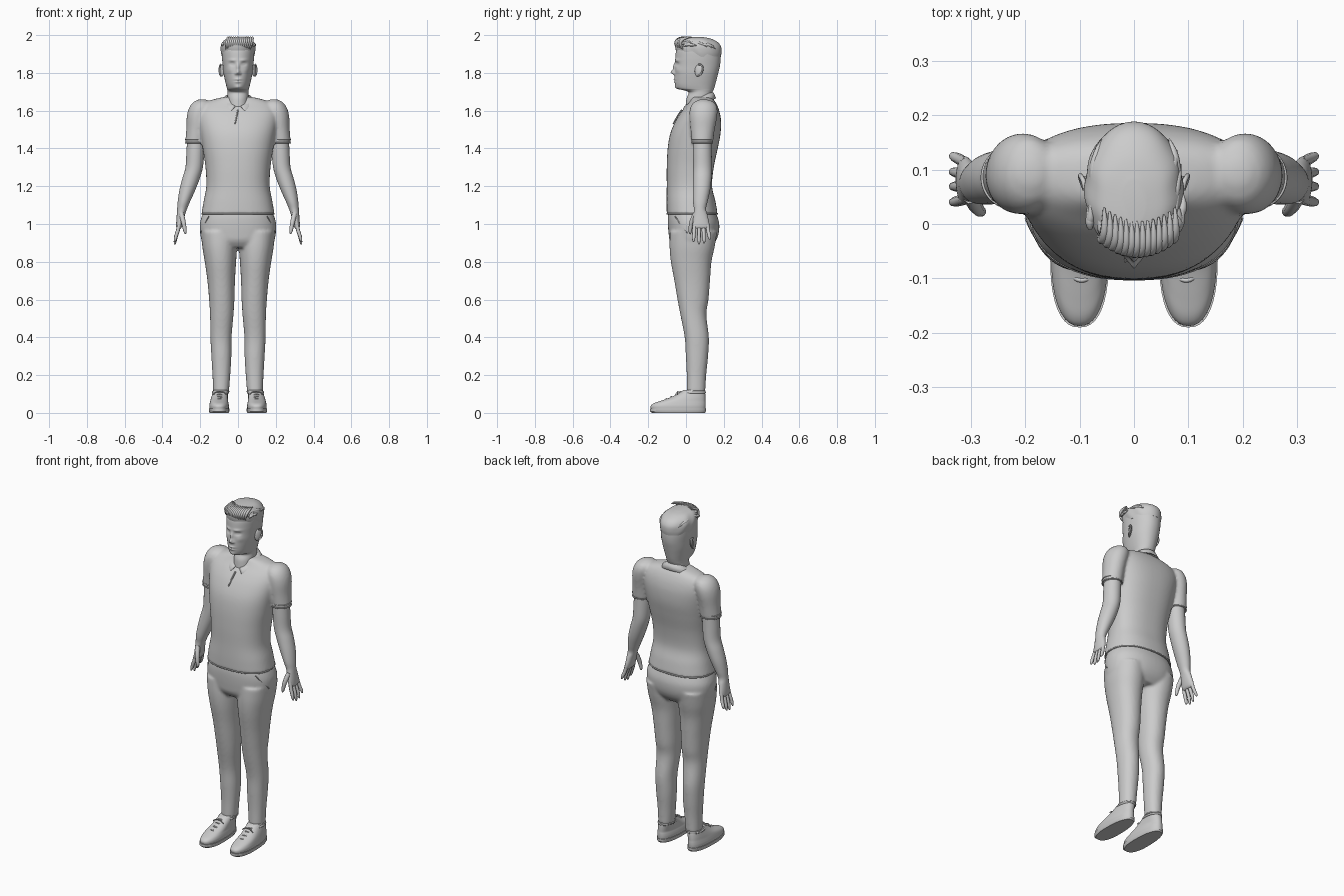
import bpy, bmesh, math, random
from mathutils import Vector
random.seed(4)


def catmull(rows, sub):
    out = []
    for i in range(len(rows) - 1):
        a, b, c, d = rows[max(i - 1, 0)], rows[i], rows[i + 1], rows[min(i + 2, len(rows) - 1)]
        for k in range(sub):
            t = k / sub
            out.append([.5 * (2 * q + (r - p) * t + (2 * p - 5 * q + 4 * r - s) * t * t
                              + (3 * q - p - 3 * r + s) * t ** 3) for p, q, r, s in zip(a, b, c, d)])
    return out + [list(rows[-1])]


def loft(bm, rows, side=1, n=40, sub=5, p=2.0):
    """Stack rounded rings; row = z, centre x, half width, front y, widest y, back y."""
    def s(v):
        return math.copysign(abs(v) ** (2 / p), v)
    rings = []
    for z, cx, hw, yf, ym, yb in catmull(rows, sub):
        ring = []
        for i in range(n):
            a = 2 * math.pi * i / n
            sy = s(math.sin(a))
            y = ym + sy * ((yb - ym) if sy > 0 else (ym - yf))
            ring.append(bm.verts.new((side * (cx + hw * s(math.cos(a))), y, z)))
        rings.append(ring)
    for r, q in zip(rings, rings[1:]):
        for i in range(n):
            j = (i + 1) % n
            bm.faces.new((r[i], r[j], q[j], q[i]))
    bm.faces.new(rings[0])
    bm.faces.new(rings[-1])


def finish(name, bm, voxel=0, angle=50):
    bmesh.ops.recalc_face_normals(bm, faces=bm.faces)
    me = bpy.data.meshes.new(name)
    bm.to_mesh(me)
    bm.free()
    ob = bpy.data.objects.new(name, me)
    bpy.context.collection.objects.link(ob)
    bpy.ops.object.select_all(action='DESELECT')
    ob.select_set(True)
    bpy.context.view_layer.objects.active = ob
    bpy.ops.object.shade_smooth_by_angle(angle=math.radians(angle))
    if voxel:
        m = ob.modifiers.new("fuse", 'REMESH')
        m.mode, m.voxel_size, m.use_smooth_shade = 'VOXEL', voxel, True
        m = ob.modifiers.new("soften", 'SMOOTH')
        m.factor, m.iterations = .5, 5
    return ob


def tubes(name, paths, closed=False):
    """Tapered round strands; each path is a list of x, y, z, radius."""
    cu = bpy.data.curves.new(name, 'CURVE')
    cu.dimensions, cu.bevel_depth, cu.bevel_resolution = '3D', 1, 2
    cu.use_fill_caps, cu.resolution_u = True, 4
    for path in paths:
        sp = cu.splines.new('NURBS')
        sp.points.add(len(path) - 1)
        for pt, (x, y, z, r) in zip(sp.points, path):
            pt.co, pt.radius = (x, y, z, 1), r
        sp.order_u, sp.use_endpoint_u, sp.use_cyclic_u = 3, not closed, closed
    ob = bpy.data.objects.new(name, cu)
    bpy.context.collection.objects.link(ob)
    bpy.ops.object.select_all(action='DESELECT')
    ob.select_set(True)
    bpy.context.view_layer.objects.active = ob
    bpy.ops.object.convert(target='MESH')


def ring_path(cx, hw, yf, ym, yb, z, r, p=2.0, n=28):
    out = []
    for i in range(n):
        a = 2 * math.pi * i / n
        c, s = [math.copysign(abs(v) ** (2 / p), v) for v in (math.cos(a), math.sin(a))]
        out.append((cx + hw * c, ym + s * ((yb - ym) if s > 0 else (ym - yf)), z, r))
    return out


# Shirt: torso and short sleeves fused
bm = bmesh.new()
loft(bm, [(1.05, 0, .194, -.102, .03, .168), (1.12, 0, .182, -.103, .03, .156), (1.2, 0, .168, -.102, .035, .138),
          (1.3, 0, .172, -.102, .04, .147), (1.4, 0, .187, -.097, .05, .168), (1.48, 0, .2, -.083, .06, .183),
          (1.55, 0, .212, -.053, .075, .185), (1.6, 0, .212, -.02, .085, .176), (1.635, 0, .19, .01, .09, .162),
          (1.657, 0, .14, .025, .09, .148), (1.672, 0, .075, .03, .08, .135)], p=2.35, n=56)
for sd in (1, -1):
    loft(bm, [(1.425, .225, .055, .03, .085, .142), (1.5, .219, .055, .024, .09, .152), (1.57, .21, .061, .018, .09, .165),
              (1.615, .199, .060, .022, .092, .165), (1.645, .192, .045, .042, .092, .148), (1.66, .19, .018, .075, .092, .11)], sd)
finish("shirt", bm, .008)
tubes("shirt_hems", [ring_path(0, .19, -.1, .03, .166, 1.054, .004, 2.35, 40)]
      + [ring_path(s * .225, .054, .03, .085, .141, z, .003) for s in (1, -1) for z in (1.43, 1.448)], True)

# Collar: folded band open at the front, with points
bm = bmesh.new()
strip = []
N = 40
for i in range(N + 1):
    a = .22 + (2 * math.pi - .44) * i / N
    c, s = math.cos(a), math.sin(a)
    tip = max(0, c) ** 6
    zt = 1.668 - .033 * c - .008 * tip
    strip.append([bm.verts.new(v) for v in (
        (.056 * s, .07 - .06 * c, zt - .03), (.06 * s, .07 - .066 * c, zt),
        (.08 * s, .068 - .08 * c, zt - .008),
        (.104 * s + math.copysign(.03 * tip, s), .065 - .094 * c, zt - .036 - .012 * tip))])
for u, v in zip(strip, strip[1:]):
    for k in range(3):
        bm.faces.new((u[k], v[k], v[k + 1], u[k + 1]))
m = finish("collar", bm).modifiers.new("thickness", 'SOLIDIFY')
m.thickness = .006
tubes("placket", [[(0, -.022, 1.605, .004), (-.006, -.045, 1.575, .004), (-.016, -.068, 1.53, .003)]])

# Trousers: hips and legs fused
bm = bmesh.new()
loft(bm, [(.875, 0, .17, -.06, .03, .13), (.91, 0, .192, -.085, .035, .158), (.95, 0, .2, -.092, .04, .173),
          (1.0, 0, .202, -.096, .04, .176), (1.04, 0, .192, -.096, .035, .166), (1.08, 0, .175, -.09, .03, .15)], p=2.25, n=56)
for sd in (1, -1):
    loft(bm, [(.96, .1, .096, -.085, .04, .165), (.88, .097, .092, -.087, .04, .152), (.8, .093, .083, -.08, .035, .135),
              (.7, .089, .073, -.062, .035, .127), (.6, .086, .067, -.045, .035, .119), (.52, .086, .062, -.03, .035, .108),
              (.4, .09, .056, -.007, .05, .121), (.3, .088, .053, -.001, .055, .117), (.2, .088, .047, .004, .052, .107),
              (.11, .09, .042, .004, .05, .102)], sd, p=2.15)
finish("trousers", bm, .008)
tubes("trouser_cuffs", [ring_path(s * .09, .041, .005, .05, .101, .114, .004) for s in (1, -1)], True)
tubes("pocket_seams", [[(s * .155, -.058, 1.04, .003), (s * .18, -.032, 1.0, .003), (s * .198, .01, .95, .003)]
                       for s in (1, -1)])

# Shoes: upper, sole, opening rim and laces
for sd, label in ((1, "left"), (-1, "right")):
    bm = bmesh.new()
    loft(bm, [(.014, .1, .05, -.183, -.06, .102), (.035, .1, .052, -.187, -.06, .104), (.05, .1, .05, -.172, -.055, .104),
              (.063, .1, .047, -.137, -.045, .103), (.08, .098, .044, -.088, -.01, .103), (.1, .095, .041, -.047, .02, .102),
              (.122, .092, .038, -.012, .045, .098)], sd, p=2.3)
    finish(label + "_shoe", bm)
    bm = bmesh.new()
    loft(bm, [(0, .1, .05, -.18, -.06, .1), (.008, .1, .054, -.19, -.06, .106), (.022, .1, .054, -.19, -.06, .106)],
         sd, sub=1, p=2.4)
    finish(label + "_sole", bm, angle=35)
    lace = []
    for y, z in ((-.105, .077), (-.08, .088), (-.055, .101), (-.032, .114)):
        lace.append([(sd * (.098 + dx), y + abs(dx) * .4 + .1 * dx, z - abs(dx) * .5, .004)
                     for dx in (-.03, -.015, 0, .015, .03)])
    for q in (-1, 1):
        lace.append([(sd * .096, -.04, .11, .003), (sd * (.096 + q * .02), -.05, .118, .003),
                     (sd * (.096 + q * .034), -.045, .098, .003)])
    tubes(label + "_laces", lace)
    tubes(label + "_shoe_rim", [ring_path(sd * .093, .04, -.022, .04, .1, .108, .006)], True)

# Arms, palms and fingers
for sd, label in ((1, "left"), (-1, "right")):
    bm = bmesh.new()
    loft(bm, [(1.47, .222, .046, .038, .085, .135), (1.38, .226, .047, .037, .085, .136), (1.3, .232, .046, .038, .085, .137),
              (1.24, .249, .046, .037, .085, .135), (1.18, .268, .042, .036, .083, .128), (1.12, .286, .033, .037, .078, .115),
              (1.08, .296, .026, .042, .075, .106), (1.05, .302, .022, .04, .077, .113), (1.01, .308, .019, .036, .08, .122),
              (.985, .312, .015, .036, .08, .124), (.975, .313, .008, .045, .08, .115)], sd)
    finish(label + "_arm", bm)
    fingers = []
    for y, dy, tip in ((.046, -.006, .905), (.069, 0, .892), (.091, .005, .898), (.112, .013, .918)):
        fingers.append([(sd * .309, y, 1.01, .010), (sd * .316, y + dy * .3, .97, .0105),
                        (sd * .327, y + dy * .8, .94, .0095), (sd * .334, y + dy, tip + .008, .008),
                        (sd * .335, y + dy, tip, .003)])
    fingers.append([(sd * .3, .05, 1.055, .014), (sd * .291, .032, 1.02, .0135), (sd * .284, .024, .985, .011),
                    (sd * .279, .022, .955, .009), (sd * .278, .022, .946, .003)])
    tubes(label + "_fingers", fingers)

# Head and neck, with the face pushed out and in by soft bumps
bm = bmesh.new()
loft(bm, [(1.59, 0, .06, -.005, .07, .13), (1.66, 0, .056, .002, .07, .134), (1.695, 0, .055, .014, .075, .14),
          (1.708, 0, .056, -.012, .075, .145), (1.716, 0, .058, -.044, .07, .148), (1.735, 0, .063, -.056, .065, .154),
          (1.765, 0, .07, -.06, .065, .162), (1.8, 0, .077, -.06, .065, .171), (1.84, 0, .081, -.058, .065, .18),
          (1.88, 0, .085, -.056, .065, .183), (1.92, 0, .086, -.052, .065, .18), (1.95, 0, .079, -.038, .07, .166),
          (1.972, 0, .057, -.01, .07, .138), (1.98, 0, .02, .04, .07, .1)], n=128, sub=9, p=2.1)
BUMPS = [(0, 1.803, .010, .011, .020), (0, 1.83, .008, .02, .011), (.012, 1.796, .006, .006, .007),
         (.03, 1.867, .02, .007, .005), (.031, 1.847, .014, .009, -.010), (.031, 1.847, .009, .004, .005),
         (0, 1.766, .017, .005, .006), (0, 1.752, .014, .005, .006), (0, 1.759, .02, .002, -.003),
         (0, 1.724, .018, .010, .006), (.045, 1.815, .016, .016, .004)]
for v in bm.verts:
    if v.co.y < .03 and v.co.z > 1.7:
        for x, z, sx, sz, d in BUMPS:
            v.co.y -= d * math.exp(-((abs(v.co.x) - x) / sx) ** 2 - ((v.co.z - z) / sz) ** 2)
finish("head", bm, angle=80)

# Ears: flattened lobe with a raised rim
for sd, label in ((1, "left"), (-1, "right")):
    bm = bmesh.new()
    bmesh.ops.create_uvsphere(bm, u_segments=20, v_segments=12, radius=1)
    for v in bm.verts:
        x, y, z = v.co
        v.co = (sd * (.084 + .009 * x + .007 * y), .066 + .02 * y * (1 + .25 * z) + .006 * z, 1.813 + .032 * z)
    finish(label + "_ear", bm)
    rim = []
    for k in range(9):
        a = math.radians(-20 + 33 * k)
        c, s = math.sin(a), math.cos(a)
        rim.append((sd * (.09 + .009 * max(c, 0)), .068 + .021 * c + .005 * s, 1.815 + .031 * s, .0045))
    tubes(label + "_ear_rim", [rim[:7]])

# Hair: cap plus swept-back locks
bm = bmesh.new()
loft(bm, [(1.885, 0, .084, -.035, .07, .184), (1.91, 0, .089, -.05, .07, .188), (1.94, 0, .090, -.058, .065, .185),
          (1.965, 0, .08, -.057, .06, .165), (1.983, 0, .058, -.04, .055, .125), (1.991, 0, .02, .0, .045, .08)], n=64)
for v in bm.verts:
    v.co.x *= 1 + .02 * math.sin(90 * v.co.y + 60 * v.co.z)
finish("hair_cap", bm)


def dome(x, t, lift):
    """Point over the crown: t runs 0 at the fringe to 1 at the back."""
    w = math.sqrt(max(0, 1 - (x / .098) ** 2))
    a = math.pi * (.1 + .8 * t)
    y = .062 - .122 * math.cos(a) * (.35 + .65 * w)
    z = 1.912 + (.077 + lift) * math.sin(a) ** .6 * (.25 + .75 * w) - .02 * t
    return x, y, min(z, 1.992)


locks = []
for i in range(70):
    x = random.uniform(-.088, .088)
    t0 = random.uniform(0, .65)
    span = random.uniform(.22, .4)
    drift = random.uniform(-.02, .02)
    path = []
    for k, r in enumerate((.004, .009, .008, .006, .0015)):
        u = k / 4
        px = max(-.09, min(.09, x + drift * u))
        path.append((*dome(px, min(1, t0 + span * u), .004 * math.sin(math.pi * u)), r * random.uniform(.8, 1.05)))
    locks.append(path)
for i in range(14):
    x = -.065 + .01 * i
    y = -.05 + 6 * x * x
    locks.append([(x, y + .008, 1.925, .003), (x + .004, y - .008, 1.95, .008), (x + .01, y, 1.974, .009),
                  (x + .012, y + .025, 1.987, .007), (x + .01, y + .055, 1.99, .002)])
tubes("hair_locks", locks)
